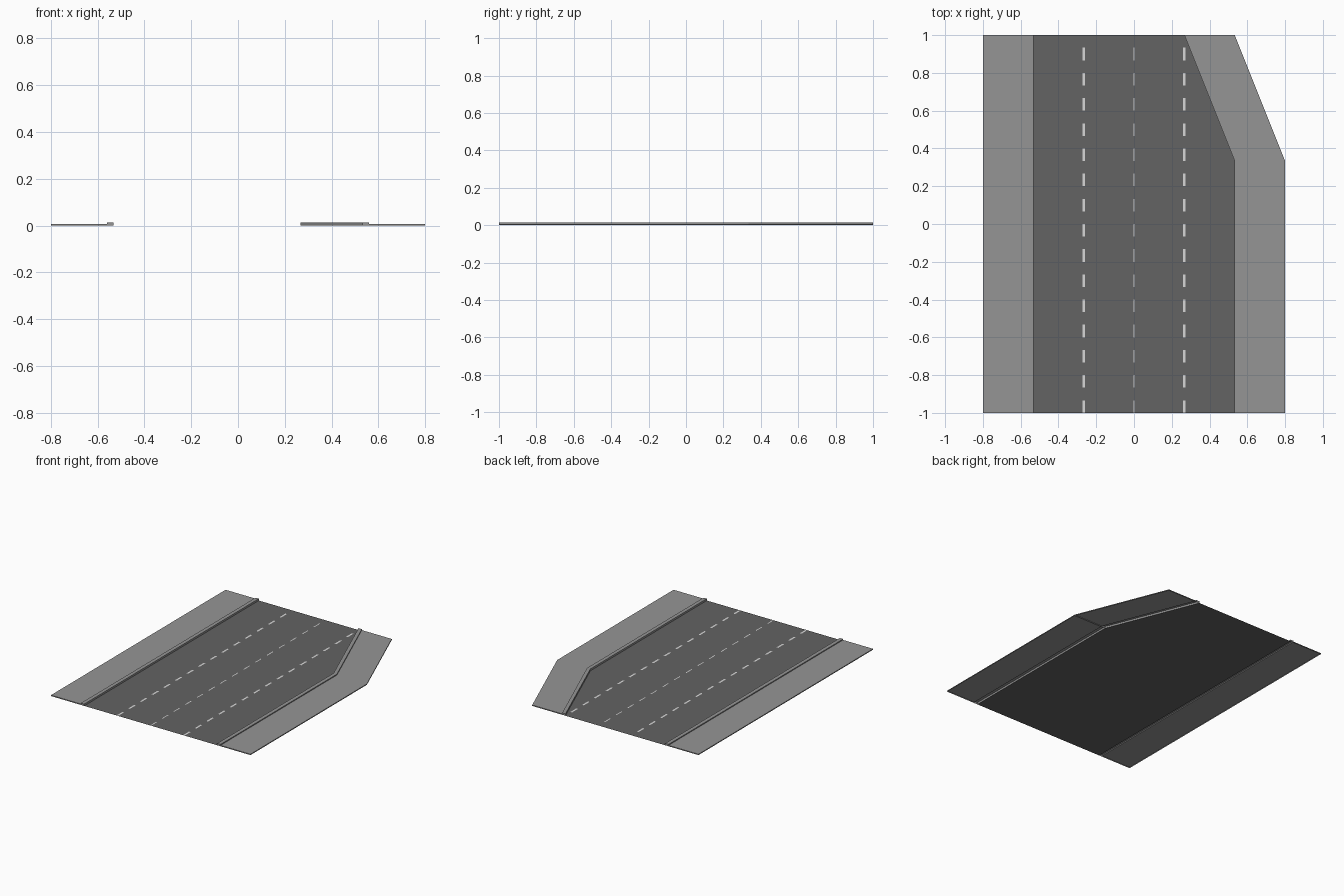
import bpy, bmesh

if "Cube" in bpy.data.objects:
    bpy.data.objects.remove(bpy.data.objects["Cube"])

L = 4 / 15            # lane width, also pavement width and taper amount
TAPER_Y = 1 / 3       # where the right side starts to narrow
KERB_W, KERB_H, WALK_H = 0.0267, 0.0135, 0.0067


def material(name, grey):
    m = bpy.data.materials.new(name)
    m.diffuse_color = (grey, grey, grey, 1)
    m.use_nodes = True
    m.node_tree.nodes["Principled BSDF"].inputs["Base Color"].default_value = m.diffuse_color
    return m


asphalt = material("asphalt_grey", 0.125)
concrete = material("concrete_grey", 0.30)
paint = material("lane_paint", 0.68)


def finish(name, bm, mat):
    mesh = bpy.data.meshes.new(name)
    bm.to_mesh(mesh)
    bm.free()
    mesh.materials.append(mat)
    ob = bpy.data.objects.new(name, mesh)
    bpy.context.collection.objects.link(ob)
    return ob


def flat(bm, points, z):
    bm.faces.new([bm.verts.new((x, y, z)) for x, y in points])


# Road surface: single sheet with a slanted right edge at the back
bm = bmesh.new()
flat(bm, [(-2 * L, -1), (2 * L, -1), (2 * L, TAPER_Y), (L, 1), (-2 * L, 1)], 0)
finish("road_surface", bm, asphalt)

# Dashed lane lines: thin painted sheets just above the road
pitch = 2 / 15
for name, x, w in (("left", -L, 0.0133), ("centre", 0, 0.0075), ("right", L, 0.0133)):
    bm = bmesh.new()
    for i in range(15):
        y = -1 + i * pitch
        flat(bm, [(x - w / 2, y), (x + w / 2, y),
                  (x + w / 2, y + pitch / 2), (x - w / 2, y + pitch / 2)], 0.0006)
    finish(name + "_lane_dashes", bm, paint)

# Pavement cross-section: raised kerb on the road side, lower slab outside
SECTION = [(0, 0), (0, KERB_H), (KERB_W, KERB_H), (KERB_W, WALK_H), (L, WALK_H), (L, 0)]


def pavement(name, side, y0, x0, y1, x1):
    """Section swept from (x0, y0) to (x1, y1), hollow underneath."""
    bm = bmesh.new()
    a, b = ([bm.verts.new((side * (x + u), y, z)) for u, z in SECTION]
            for x, y in ((x0, y0), (x1, y1)))
    n = len(SECTION)
    walls = [bm.faces.new((a[i], a[(i + 1) % n], b[(i + 1) % n], b[i])) for i in range(n)]
    bm.faces.new(a)
    bm.faces.new(b)
    bmesh.ops.recalc_face_normals(bm, faces=bm.faces)
    bmesh.ops.delete(bm, geom=[walls[-1]], context='FACES_ONLY')
    finish(name, bm, concrete)


pavement("left_pavement", -1, -1, 2 * L, 1, 2 * L)
pavement("right_pavement", 1, -1, 2 * L, TAPER_Y, 2 * L)
pavement("right_pavement_taper", 1, TAPER_Y, 2 * L, 1, L)
